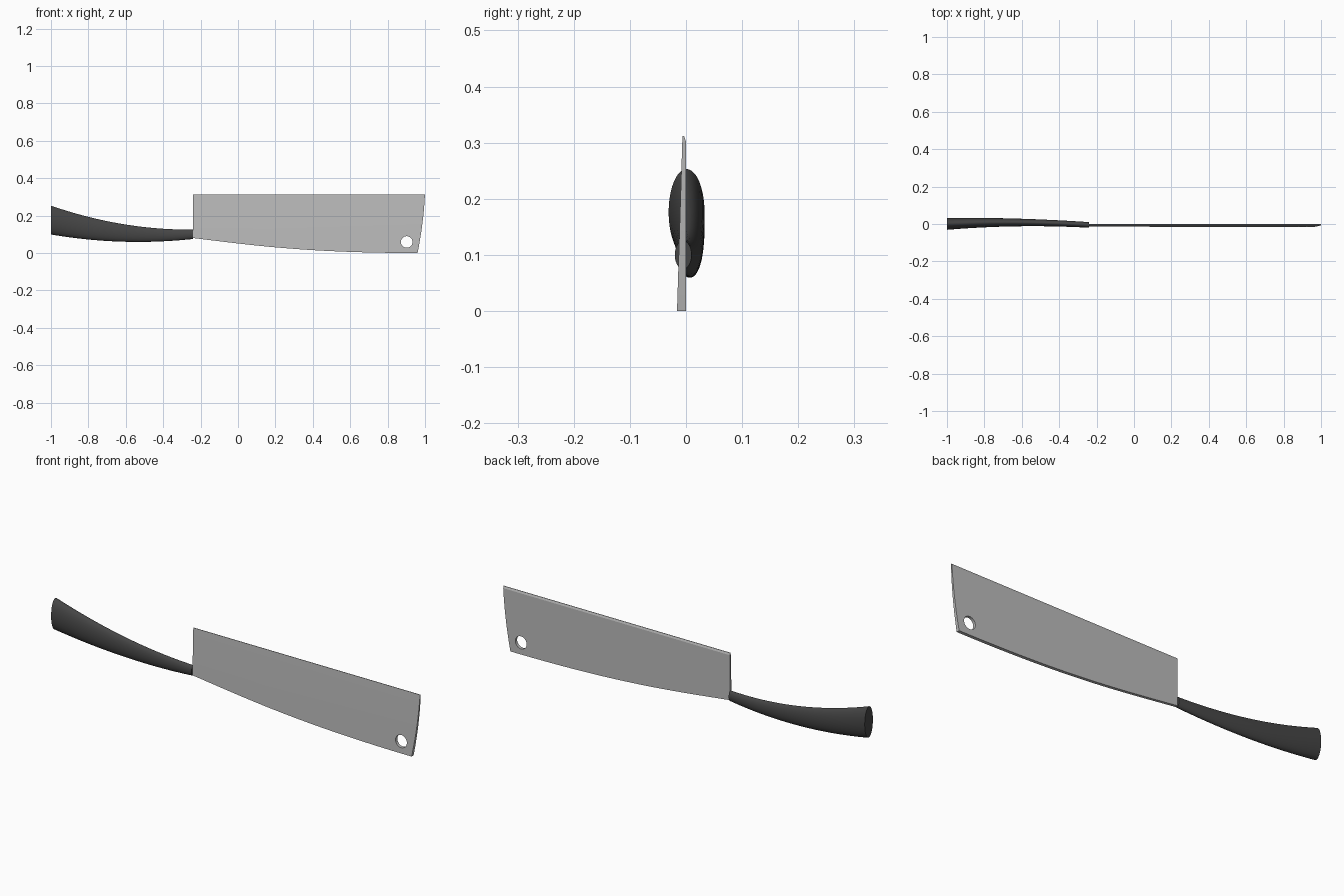
import bpy, bmesh, math
from mathutils import Vector
from mathutils.geometry import interpolate_bezier

if "Cube" in bpy.data.objects:
    bpy.data.objects.remove(bpy.data.objects["Cube"])


def make_object(name, bm, angle=30):
    bmesh.ops.recalc_face_normals(bm, faces=bm.faces)
    mesh = bpy.data.meshes.new(name)
    bm.to_mesh(mesh)
    bm.free()
    ob = bpy.data.objects.new(name, mesh)
    bpy.context.collection.objects.link(ob)
    bpy.ops.object.select_all(action='DESELECT')
    ob.select_set(True)
    bpy.context.view_layer.objects.active = ob
    bpy.ops.object.shade_smooth_by_angle(angle=math.radians(angle))
    return ob


def material(name, grey):
    mat = bpy.data.materials.new(name)
    mat.diffuse_color = (grey, grey, grey, 1)
    mat.use_nodes = True
    mat.node_tree.nodes["Principled BSDF"].inputs["Base Color"].default_value = mat.diffuse_color
    return mat


def bezier(pts, n):
    return [(p.x, p.y) for p in interpolate_bezier(*[Vector(p) for p in pts], n)]


def through(a, b, c, x):
    """Quadratic through values at x = -1, -0.6 and -0.24."""
    p, q, r = -1, -0.6, -0.24
    return (a * (x - q) * (x - r) / ((p - q) * (p - r))
            + b * (x - p) * (x - r) / ((q - p) * (q - r))
            + c * (x - p) * (x - q) / ((r - p) * (r - q)))


# Blade: curved spine below, curved tip, cutting edge on top
spine = bezier([(-0.24, 0.08), (0.05, 0.045), (0.35, 0.0), (0.96, 0.0)], 32)
tip = bezier([(0.96, 0.0), (0.978, 0.09), (0.993, 0.19), (0.999, 0.302)], 14)
outline = spine + tip[1:] + [(-0.24, 0.302)]
bm = bmesh.new()
front = [bm.verts.new((x, -0.016 + 0.031 * z, z)) for x, z in outline]
back = [bm.verts.new((x, 0, z)) for x, z in outline]
bm.faces.new(front)
bm.faces.new(back)
n = len(outline)
for i in range(n):
    j = (i + 1) % n
    if i != n - 2:
        bm.faces.new((front[i], front[j], back[j], back[i]))
# ground bevel along the cutting edge
ef = [bm.verts.new((x, -0.006, 0.312)) for x in (1.0, -0.24)]
eb = [bm.verts.new((x, -0.0035, 0.312)) for x in (1.0, -0.24)]
bm.faces.new((front[-2], front[-1], ef[1], ef[0]))
bm.faces.new((back[-2], back[-1], eb[1], eb[0]))
bm.faces.new((ef[0], ef[1], eb[1], eb[0]))
bm.faces.new((front[-2], ef[0], eb[0], back[-2]))
bm.faces.new((front[-1], ef[1], eb[1], back[-1]))
blade = make_object("blade", bm, 15)
blade.data.materials.append(material("steel", 0.5))

# Hanging hole
bpy.ops.mesh.primitive_cylinder_add(vertices=32, radius=0.031, depth=0.2,
                                    location=(0.902, 0, 0.059),
                                    rotation=(math.pi / 2, 0, 0))
cutter = bpy.context.object
cutter.name = "hole_cutter"
cutter.hide_render = True
cutter.display_type = 'WIRE'
mod = blade.modifiers.new("hanging_hole", 'BOOLEAN')
mod.operation = 'DIFFERENCE'
mod.solver = 'EXACT'
mod.object = cutter
bpy.context.view_layer.objects.active = blade
bpy.ops.object.modifier_apply(modifier=mod.name)
bpy.data.objects.remove(cutter)

# Handle: oval sections swept along a curve, flared towards the butt
bm = bmesh.new()
rings, sides = 24, 40
loops = []
for k in range(rings + 1):
    x = -1 + 0.76 * k / rings
    cy, cz = through(0.001, 0.008, -0.005, x), through(0.176, 0.106, 0.1, x)
    ry, rz = through(0.032, 0.02, 0.015, x), through(0.077, 0.046, 0.025, x)
    loops.append([bm.verts.new((x, cy + ry * math.cos(a), cz + rz * math.sin(a)))
                  for a in (2 * math.pi * s / sides for s in range(sides))])
for a, b in zip(loops, loops[1:]):
    for s in range(sides):
        t = (s + 1) % sides
        bm.faces.new((a[s], a[t], b[t], b[s]))
bm.faces.new(loops[0])
bm.faces.new(loops[-1])
handle = make_object("handle", bm, 40)
handle.data.materials.append(material("dark_grip", 0.06))
